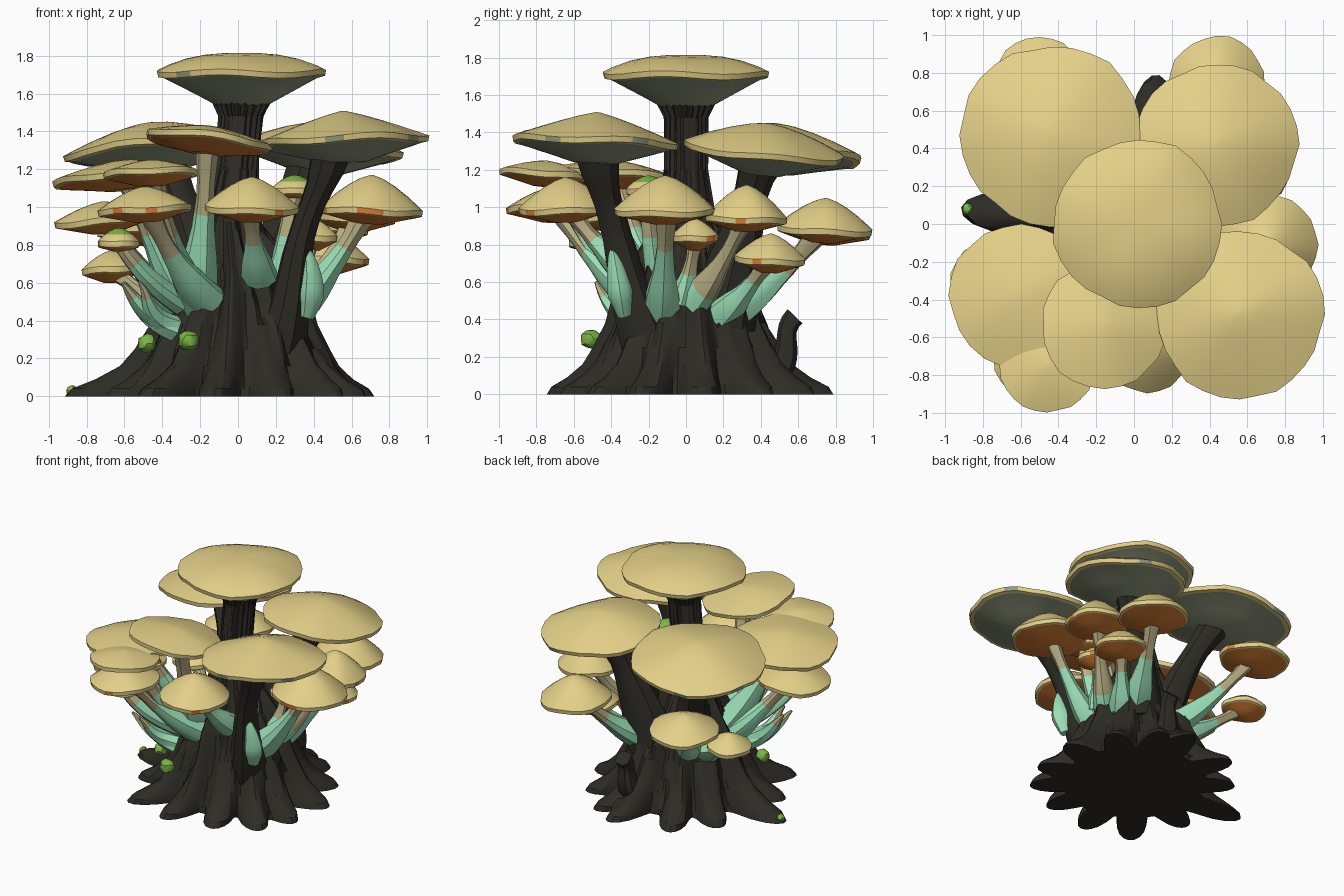
import bpy, bmesh, math, random
from mathutils import Vector

if "Cube" in bpy.data.objects:
    bpy.data.objects.remove(bpy.data.objects["Cube"])

random.seed(7)


def mat(name, rgb):
    m = bpy.data.materials.new(name)
    m.diffuse_color = (*rgb, 1)
    m.use_nodes = True
    m.node_tree.nodes["Principled BSDF"].inputs["Base Color"].default_value = m.diffuse_color
    return m


CREAM = mat("cap_cream", (0.77, 0.63, 0.245))
BARK = mat("dark_bark", (0.027, 0.025, 0.019))
TEAL = mat("teal_stem", (0.33, 0.74, 0.47))
RUST = mat("rust_gills", (0.72, 0.22, 0.035))
GREY = mat("grey_green_gills", (0.30, 0.34, 0.22))
TAN = mat("tan_stem", (0.48, 0.43, 0.23))
MOSS = mat("moss_green", (0.20, 0.46, 0.06))


def finish(name, bm, mats, angle=30):
    bmesh.ops.recalc_face_normals(bm, faces=bm.faces)
    me = bpy.data.meshes.new(name)
    bm.to_mesh(me)
    bm.free()
    for m in mats:
        me.materials.append(m)
    ob = bpy.data.objects.new(name, me)
    bpy.context.collection.objects.link(ob)
    bpy.ops.object.select_all(action='DESELECT')
    ob.select_set(True)
    bpy.context.view_layer.objects.active = ob
    bpy.ops.object.shade_smooth_by_angle(angle=math.radians(angle))
    return ob


def loft(bm, rings, mat_of=lambda i: 0):
    """Skin a list of closed point rings and cap both ends."""
    vs = [[bm.verts.new(p) for p in ring] for ring in rings]
    n = len(vs[0])
    for i in range(len(vs) - 1):
        for j in range(n):
            k = (j + 1) % n
            f = bm.faces.new((vs[i][j], vs[i][k], vs[i + 1][k], vs[i + 1][j]))
            f.material_index = mat_of(i)
    bm.faces.new(vs[0][::-1]).material_index = mat_of(0)
    bm.faces.new(vs[-1]).material_index = mat_of(len(vs) - 2)


def cap(name, c, r, h, under, depth=0.06, power=1.5, tilt=(0, 0), top=CREAM, n=28):
    """Lumpy mushroom cap: c is the centre at rim height, tilt leans its axis."""
    up = Vector((tilt[0], tilt[1], 1)).normalized()
    ax = Vector((0, 1, 0)).cross(up).normalized()
    ay = up.cross(ax)
    ph = [random.uniform(0, 6.28) for _ in range(3)]
    prof = [(t, h * (1 - t ** power)) for t in (0.03, 0.22, 0.45, 0.68, 0.88)]
    prof += [(1.0, 0.0), (0.985, -0.03), (0.92, -0.035),
             (0.55, -0.035 - depth * 0.55), (0.25, -0.035 - depth)]
    rings = []
    for t, z in prof:
        ring = []
        for j in range(n):
            a = math.tau * j / n
            w = 1 + t * (0.015 * math.sin(3 * a + ph[0]) + 0.012 * math.sin(5 * a + ph[1])
                         + 0.012 * math.sin(11 * a + ph[2]))
            dz = 0.022 * r * t * t * math.sin(4 * a + ph[1])
            ring.append(Vector(c) + ax * (r * t * w * math.cos(a))
                        + ay * (r * t * w * math.sin(a)) + up * (z + dz))
        rings.append(ring)
    bm = bmesh.new()
    # gills show through in a few chips of the rim
    loft(bm, rings, lambda i: 2 if i < 3 else ((1 if i == 5 and random.random() < 0.06 else 0) if i < 7 else 1))
    return finish(name, bm, [CREAM, under, top], 35)


def tube(name, pts, radii, mats=(BARK,), split=1.0, steps=10, n=10, rough=0.12):
    """Organic stem along a smooth path; faces past the split use the second material."""
    pts = [Vector(p) for p in pts]

    def bez(t):
        q = pts
        while len(q) > 1:
            q = [u.lerp(v, t) for u, v in zip(q, q[1:])]
        return q[0]
    k = [1 + random.uniform(-rough, rough) for _ in range(n)]
    rings = []
    for i in range(steps + 1):
        t = i / steps
        d = (bez(min(1, t + 0.02)) - bez(max(0, t - 0.02))).normalized()
        s = Vector((0, 1, 0)).cross(d)
        s = (s if s.length > 0.1 else Vector((1, 0, 0))).normalized()
        u = d.cross(s)
        f = t * (len(radii) - 1)
        a = min(int(f), len(radii) - 2)
        r = radii[a] + (radii[a + 1] - radii[a]) * (f - a)
        rings.append([bez(t) + (s * math.cos(math.tau * j / n) + u * math.sin(math.tau * j / n)) * r * k[j]
                      for j in range(n)])
    bm = bmesh.new()
    loft(bm, rings, lambda i: 1 if (i + 0.5) / steps > split else 0)
    return finish(name, bm, list(mats), 35)


# Rooted trunk: star-shaped rings whose root lobes shrink with height
ROOTS = 13
roots = []
for i in range(ROOTS):
    a = math.tau * (i + 0.33) / ROOTS + random.uniform(-0.07, 0.07)
    roots.append((a, random.uniform(0.70, 0.82)))
roots[6] = (math.radians(175), 0.91)
roots[3] = (math.radians(81), 0.79)
N = 130
# height, core radius, root reach (share of full length), ridge size, x shift
LEVELS = [(0.0, 0.50, 1.0, 0.0, 0), (0.04, 0.495, 0.92, 0.005, 0), (0.09, 0.47, 0.66, 0.01, 0),
          (0.16, 0.445, 0.40, 0.012, 0), (0.25, 0.415, 0.28, 0.015, 0), (0.38, 0.365, 0.22, 0.015, 0),
          (0.5, 0.33, 0.18, 0.015, 0), (0.60, 0.29, 0.15, 0.015, 0), (0.72, 0.23, 0.08, 0.012, -0.02),
          (0.92, 0.15, 0.03, 0.010, -0.04), (1.2, 0.11, 0.015, 0.007, -0.01),
          (1.48, 0.11, 0.015, 0.007, 0.015), (1.58, 0.16, 0.02, 0.007, 0.02)]
rings = []
for z, core, reach, ridge, dx in LEVELS:
    ring = []
    for j in range(N):
        th = math.tau * j / N
        lobe = 0
        for a, length in roots:
            d = (th - a - 0.25 * z + math.pi) % math.tau - math.pi
            lobe = max(lobe, max(0, 1 - (d / 0.21) ** 2) ** 0.9 * (length - 0.49))
        r = core + lobe * reach + ridge * math.sin(23 * th + 5 * z + 2 * math.sin(3 * th + 4 * z))
        jag = 0.06 * math.sin(7 * th) + 0.04 * math.sin(17 * th) if 0.45 < z < 0.8 else 0
        ring.append((r * math.cos(th) + dx, r * math.sin(th), z + jag))
    rings.append(ring)
bm = bmesh.new()
loft(bm, rings)
finish("rooted_trunk", bm, [BARK], 25)
tube("root_stub", [(0.12, 0.45, 0.1), (0.14, 0.6, 0.22), (0.14, 0.48, 0.32), (0.14, 0.58, 0.42)],
     [0.1, 0.07, 0.055, 0.06])

# Large caps with grey gills on dark trunks
cap("crown_cap", (0.02, 0.0, 1.72), 0.445, 0.095, GREY, 0.16, 2.6)
cap("back_left_cap", (-0.44, 0.47, 1.31), 0.48, 0.14, GREY, 0.09, 1.6, (-0.09, 0.11))
cap("back_right_cap", (0.44, 0.42, 1.31), 0.43, 0.14, GREY, 0.10, 1.6, (0.07, 0.10))
cap("front_right_cap", (0.56, -0.48, 1.36), 0.445, 0.15, GREY, 0.09, 1.2, (-0.04, 0.05))
tube("back_left_trunk", [(-0.12, 0.14, 0.4), (-0.24, 0.24, 0.95), (-0.42, 0.45, 1.29)], [0.16, 0.11, 0.08, 0.11])
tube("back_right_trunk", [(0.13, 0.17, 0.4), (0.24, 0.31, 0.95), (0.40, 0.40, 1.28)], [0.2, 0.14, 0.085, 0.11])
tube("front_right_trunk", [(0.22, -0.17, 0.22), (0.34, -0.36, 0.6), (0.26, -0.33, 0.92), (0.45, -0.45, 1.02),
                           (0.5, -0.47, 1.31)], [0.15, 0.10, 0.075, 0.07, 0.12])

# Smaller caps with rust gills: name, centre, radius, height, tilt, stem angle, stem base height, teal share
SMALL = [("front_tall", (-0.16, -0.54, 1.36), 0.335, 0.07, (0.12, 0.12), 228, 0.55, 0.6),
         ("left_wide", (-0.60, -0.38, 1.17), 0.38, 0.08, (-0.09, 0.07), 205, 0.55, 0.6),
         ("left_front_upper", (-0.46, -0.75, 1.19), 0.25, 0.06, (-0.03, 0.08), 225, 0.5, 0.6),
         ("left_front", (-0.49, -0.71, 1.0), 0.25, 0.11, (-0.06, 0.0), 238, 0.5, 0.6),
         ("left_low", (-0.71, -0.33, 0.94), 0.265, 0.09, (-0.1, 0.0), 196, 0.47, 0.6),
         ("front", (0.07, -0.64, 1.0), 0.25, 0.16, (0.03, -0.04), 292, 0.64, 0.6),
         ("right", (0.70, -0.11, 0.99), 0.27, 0.18, (0.05, 0.0), 335, 0.44, 0.7),
         ("right_back", (0.62, 0.32, 0.95), 0.22, 0.17, (0.03, 0.03), 8, 0.5, 0.2),
         ("back_right_low", (0.44, 0.74, 0.89), 0.255, 0.16, (0.04, 0.06), 52, 0.44, 0.6),
         ("back_right_small", (0.50, 0.45, 0.73), 0.19, 0.13, (0.05, 0.05), 34, 0.42, 0.7),
         ("back_left_low", (-0.50, 0.74, 0.88), 0.25, 0.12, (-0.04, 0.08), 128, 0.45, 0.6),
         ("back_left_small", (-0.67, 0.42, 0.68), 0.16, 0.09, (-0.06, 0.04), 150, 0.42, 0.6),
         ("right_tiny", (0.40, 0.05, 0.85), 0.125, 0.09, (0.03, 0.0), 355, 0.5, 0.5)]
for name, c, r, h, tilt, ang, z0, split in SMALL:
    cap(name + "_cap", c, r, h, RUST, 0.045, 1.5, tilt, n=24)
    a = math.radians(ang)
    base = (0.31 * math.cos(a), 0.31 * math.sin(a), z0)
    end = (c[0] * 0.96, c[1] * 0.96, c[2] - 0.02)
    mid = (base[0] * 0.45 + end[0] * 0.55, base[1] * 0.45 + end[1] * 0.55, z0 + 0.35 * (c[2] - z0))
    s = 0.65 + r * 1.3
    tube(name + "_stem", [base, mid, end], [0.10 * s, 0.085 * s, 0.055 * s, 0.04 * s, 0.06 * s],
         (TEAL, TAN), split)

# Teal growth climbing the front right trunk
tube("teal_growth", [(0.36, -0.33, 0.42), (0.41, -0.36, 0.6), (0.35, -0.40, 0.82)],
     [0.04, 0.075, 0.05, 0.01], (TEAL,))

# Little moss-topped caps
for name, c, r in (("mossy_left", (-0.63, -0.52, 0.82), 0.11), ("mossy_right", (0.30, -0.2, 1.10), 0.12)):
    cap(name + "_cap", c, r, 0.07, RUST, 0.02, 1.8, top=MOSS, n=14)
    tube(name + "_stem", [(c[0] * 0.5, c[1] * 0.5, 0.5), (c[0] * 0.8, c[1] * 0.9, 0.62), c],
         [0.07, 0.055, 0.04], (TEAL, TAN), 0.65)

# Curled sprouts on the left front
for i, (dx, dy) in enumerate(((-0.03, 0.0), (0.06, -0.04), (-0.02, 0.09))):
    tube(f"curled_sprout_{i}", [(-0.34, -0.28, 0.36), (-0.5, -0.36, 0.42), (-0.52 + dx, -0.40 + dy, 0.52),
         (-0.58 + dx, -0.44 + dy, 0.6)], [0.07, 0.055, 0.035, 0.01], (TEAL, TAN), 0.7, n=7)

# Moss balls on the roots
for i, (c, r) in enumerate((((-0.26, -0.51, 0.295), 0.055), ((-0.48, -0.27, 0.28), 0.05),
                            ((-0.88, 0.08, 0.03), 0.03))):
    bm = bmesh.new()
    bmesh.ops.create_icosphere(bm, subdivisions=2, radius=r)
    for v in bm.verts:
        v.co = v.co * random.uniform(0.9, 1.08) + Vector(c)
    finish(f"moss_ball_{i}", bm, [MOSS])
